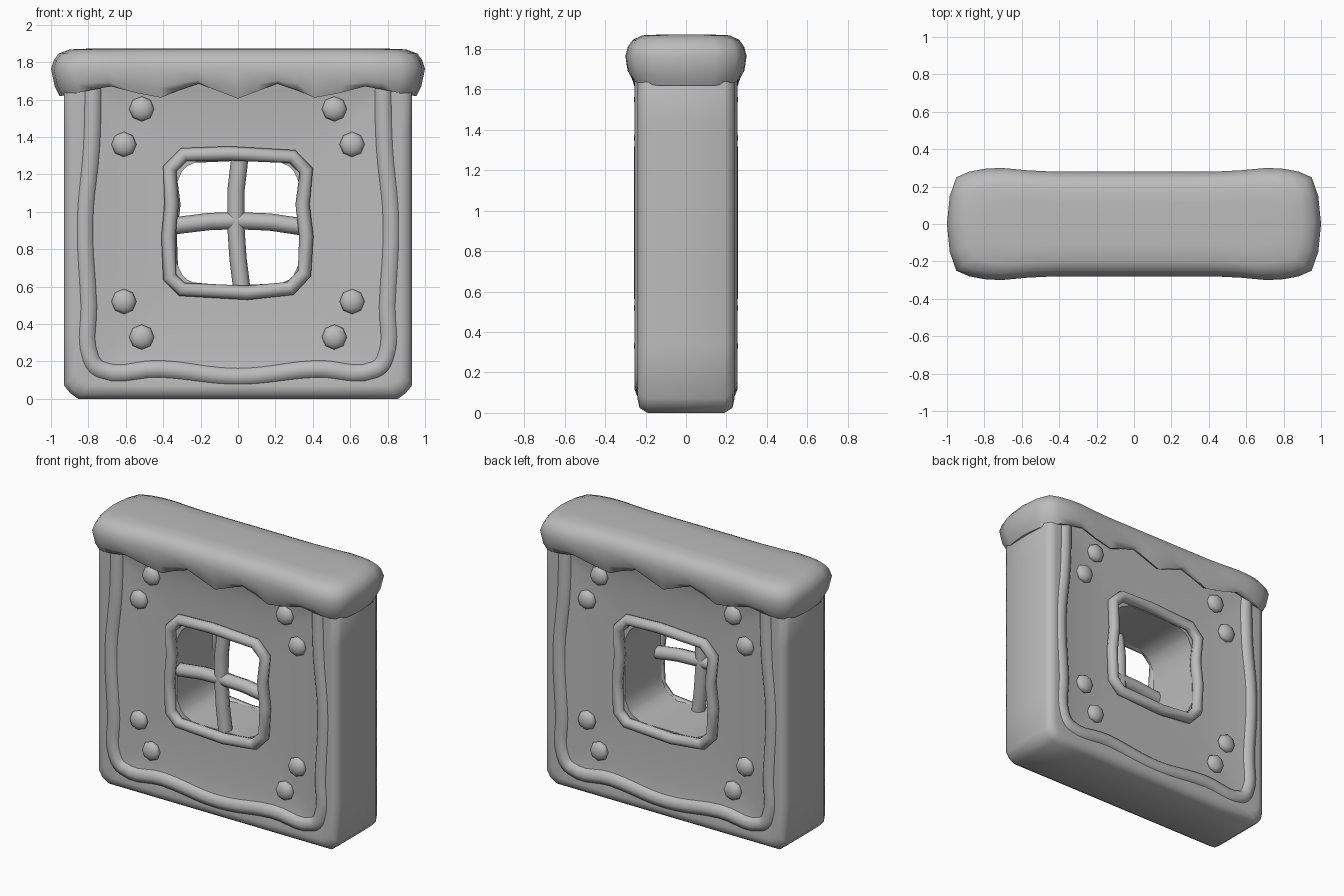
import bpy, bmesh, math

cube = bpy.data.objects.get("Cube")
if cube:
    bpy.data.objects.remove(cube)

GREY = (0.5, 0.5, 0.5, 1)
grey = bpy.data.materials.new("plain grey")
grey.use_nodes = True
grey.diffuse_color = GREY
grey.node_tree.nodes["Principled BSDF"].inputs["Base Color"].default_value = GREY


def activate(ob):
    bpy.ops.object.select_all(action='DESELECT')
    ob.select_set(True)
    bpy.context.view_layer.objects.active = ob


def finish(ob, angle):
    """Give an object its material and smooth shading with sharp edges."""
    if not ob.data.materials:
        ob.data.materials.append(grey)
    activate(ob)
    bpy.ops.object.shade_smooth_by_angle(angle=math.radians(angle))
    return ob


def loft(name, rings, closed, angle):
    """Skin a list of equal rings, either into a loop or with end caps."""
    bm = bmesh.new()
    loops = [[bm.verts.new(p) for p in ring] for ring in rings]
    pairs = list(zip(loops, loops[1:]))
    if closed:
        pairs.append((loops[-1], loops[0]))
    else:
        bm.faces.new(loops[0])
        bm.faces.new(loops[-1])
    for a, b in pairs:
        for i in range(len(a)):
            j = (i + 1) % len(a)
            bm.faces.new((a[i], a[j], b[j], b[i]))
    bmesh.ops.recalc_face_normals(bm, faces=bm.faces)
    me = bpy.data.meshes.new(name)
    bm.to_mesh(me)
    bm.free()
    ob = bpy.data.objects.new(name, me)
    bpy.context.collection.objects.link(ob)
    return finish(ob, angle)


def tube(name, points, y, radius, side=1, cyclic=False, smooth=False):
    """Round bar through (x, z) points; side -1 turns it to the back."""
    cu = bpy.data.curves.new(name, 'CURVE')
    cu.dimensions = '3D'
    cu.bevel_depth = radius
    cu.bevel_resolution = 2
    cu.resolution_u = 5
    cu.use_fill_caps = True
    sp = cu.splines.new('BEZIER' if smooth else 'POLY')
    pts = sp.bezier_points if smooth else sp.points
    pts.add(len(points) - 1)
    for p, (x, z) in zip(pts, points):
        co = (x * side, y * side, z)
        if smooth:
            p.co = co
            p.handle_left_type = p.handle_right_type = 'AUTO'
        else:
            p.co = (*co, 1)
    sp.use_cyclic_u = cyclic
    ob = bpy.data.objects.new(name, cu)
    bpy.context.collection.objects.link(ob)
    activate(ob)
    bpy.ops.object.convert(target='MESH')
    return finish(bpy.context.view_layer.objects.active, 50)


# Wall: nested square rings from the window, over the dished face, to the back
def square_ring(hx, hz, cz, cut, y):
    ring = []
    for k in range(4):
        for u in (-1, -.92, -.62, -.3, 0, .3, .62, .92):
            v = -1
            for _ in range(k):
                u, v = -v, u
            over = abs(u) + abs(v) - (2 - cut)
            if over > 0:
                u -= math.copysign(over / 2, u)
                v -= math.copysign(over / 2, v)
            ring.append((u * hx, y, cz + v * hz))
    return ring


levels = [
    (0.33, 0.335, 0.94, 0.27, 0.20),
    (0.48, 0.48, 0.93, 0.16, 0.203),
    (0.65, 0.66, 0.91, 0.06, 0.213),
    (0.77, 0.76, 0.89, 0.04, 0.225),
    (0.87, 0.82, 0.89, 0.05, 0.24),
    (0.91, 0.865, 0.89, 0.06, 0.23),
    (0.93, 0.89, 0.89, 0.07, 0.19),
]
front = [square_ring(*l[:4], -l[4]) for l in levels]
back = [square_ring(*l) for l in reversed(levels)]
loft("wall", front + back, True, 55)

# Draped cap: one quarter of its plan, with the height of its scalloped hem
quarter = [
    (0, .28, 1.605), (.11, .28, 1.645), (.22, .28, 1.685), (.33, .28, 1.65),
    (.43, .28, 1.61), (.57, .287, 1.635), (.71, .3, 1.67), (.80, .295, 1.655),
    (.88, .28, 1.64), (.95, .25, 1.625), (.985, .15, 1.62), (1, 0, 1.62),
]
half = quarter + [(x, -y, z) for x, y, z in quarter[-2::-1]]
plan = half + [(-x, y, z) for x, y, z in half[-2:0:-1]]


def cap_ring(sx, sy, z, hem):
    return [(x * sx, y * sy, z + (h - z) * hem) for x, y, h in plan]


cap_levels = [
    (.89, .70, 1.70, 0), (.93, .84, 1.70, .9), (.955, .90, 1.70, 1),
    (.98, .965, 1.72, .5), (1, 1, 1.765, 0), (.985, .96, 1.81, 0),
    (.96, .88, 1.845, 0), (.90, .72, 1.868, 0), (.8, .4, 1.872, 0),
]
loft("draped_cap", [cap_ring(*l) for l in cap_levels], False, 60)

# Trim, window frame and buttons on both faces
trim_half = [(-.775, 1.72), (-.785, 1.35), (-.82, .95), (-.80, .50),
             (-.79, .22), (-.735, .155), (-.42, .158)]
trim = trim_half + [(0, .117)] + [(-x, z) for x, z in reversed(trim_half)]
frame = [(-.365, 1.23), (-.355, 1.04), (-.372, .87), (-.365, .65), (-.3, .585),
         (.05, .567), (.28, .59), (.355, .67), (.365, .87), (.345, 1.04),
         (.365, 1.22), (.29, 1.295), (-.05, 1.312), (-.29, 1.305)]
buttons = [(.515, 1.55), (.61, 1.36), (.61, .52), (.515, .33)]

for side, label in ((1, "front"), (-1, "back")):
    tube(label + "_trim", trim, -.2, .055, side, smooth=True)
    tube(label + "_window_frame", frame, -.22, .038, side, cyclic=True)
    for i, (x, z) in enumerate(buttons):
        for s, hand in ((1, "left"), (-1, "right")):
            bpy.ops.mesh.primitive_uv_sphere_add(
                segments=8, ring_count=6, radius=1,
                location=(x * s, -.218 * side, z), rotation=(math.pi / 2, 0, 0))
            ob = bpy.context.object
            ob.name = f"{label}_{hand}_button_{i + 1}"
            ob.scale = (.067, .067, .04)
            finish(ob, 60)

# Window cross bars near the front
tube("upright_bar", [(.01, 1.29), (-.01, 1.12), (-.012, .93), (0, .75), (.02, .59)],
     -.165, .046)
tube("level_bar", [(-.34, .925), (-.15, .948), (0, .952), (.17, .945), (.34, .92)],
     -.165, .046)
